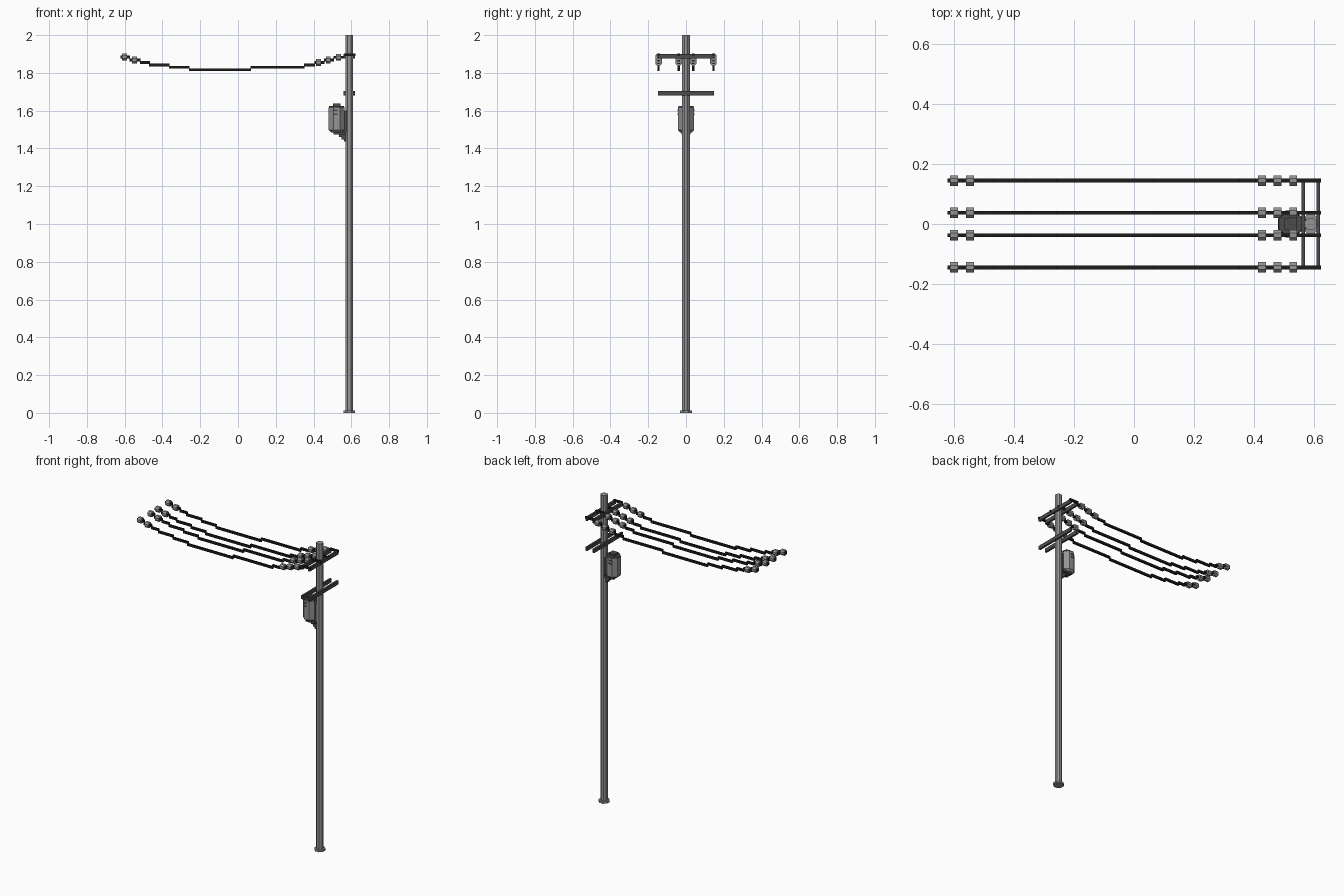
import bpy, math
from mathutils import Matrix

if "Cube" in bpy.data.objects:
    bpy.data.objects.remove(bpy.data.objects["Cube"])


def material(name, v):
    m = bpy.data.materials.new(name)
    m.diffuse_color = (v, v, v, 1)
    m.use_nodes = True
    m.node_tree.nodes["Principled BSDF"].inputs["Base Color"].default_value = m.diffuse_color
    return m


GREY = material("light grey", 0.30)
DARK = material("dark grey", 0.07)
BLACK = material("wire black", 0.012)


def mesh_object(name, verts, faces, mat):
    me = bpy.data.meshes.new(name)
    me.from_pydata(verts, [], faces)
    me.materials.append(mat)
    ob = bpy.data.objects.new(name, me)
    bpy.context.collection.objects.link(ob)
    return ob


def box_data(x0, x1, y0, y1, z0, z1, base=0):
    v = [(x, y, z) for x in (x0, x1) for y in (y0, y1) for z in (z0, z1)]
    f = [(0, 1, 3, 2), (4, 6, 7, 5), (0, 4, 5, 1), (2, 3, 7, 6), (0, 2, 6, 4), (1, 5, 7, 3)]
    return v, [tuple(i + base for i in q) for q in f]


def boxes(name, specs, mat):
    verts, faces = [], []
    for s in specs:
        v, f = box_data(*s, base=len(verts))
        verts += v
        faces += f
    return mesh_object(name, verts, faces, mat)


def octagon_stack(name, rings, mat, transform):
    """Eight-sided solid through (radius across flats, height) rings."""
    verts = []
    for r, z in rings:
        for k in range(8):
            a = math.pi / 8 + k * math.pi / 4
            R = r / math.cos(math.pi / 8)
            verts.append((R * math.cos(a), R * math.sin(a), z))
    faces = [tuple(range(7, -1, -1)), tuple(range(len(verts) - 8, len(verts)))]
    for i in range(len(rings) - 1):
        for k in range(8):
            a, b = i * 8 + k, i * 8 + (k + 1) % 8
            faces.append((a, b, b + 8, a + 8))
    ob = mesh_object(name, verts, faces, mat)
    ob.data.transform(transform)
    return ob


PX = 0.589  # pole centre

# Pole and foot
octagon_stack("pole", [(0.02, 0), (0.02, 2)], GREY, Matrix.Translation((PX, 0, 0)))
octagon_stack("pole_foot", [(0.031, 0), (0.031, 0.013)], GREY, Matrix.Translation((PX, 0, 0)))

# Paired crossarms clamped on both sides of the pole
for label, z in (("upper", 1.875), ("lower", 1.68)):
    boxes(label + "_crossarms",
          [(PX + s * 0.025 - 0.006, PX + s * 0.025 + 0.006, -0.147, 0.147, z, z + 0.025)
           for s in (-1, 1)], DARK)

# Stepped sagging wires: breakpoints along x with a height for each run
xs = [-0.622, -0.575, -0.52, -0.47, -0.365, -0.26, 0.065, 0.35, 0.405, 0.455, 0.505, 0.56, 0.62]
zs = [1.884, 1.868, 1.855, 1.842, 1.829, 1.816, 1.829, 1.842, 1.855, 1.868, 1.882, 1.896]
insulators = [(-0.6, 1.884), (-0.547, 1.868), (0.427, 1.855), (0.478, 1.868), (0.531, 1.882)]
w = 0.006
for i, y in enumerate((-0.145, -0.038, 0.038, 0.145)):
    boxes(f"wire_{i}", [(xs[k], xs[k + 1] + 0.003, y - w, y + w, z - 0.007, z + 0.007)
                        for k, z in enumerate(zs)], BLACK)
    for j, (x, z) in enumerate(insulators):
        octagon_stack(f"insulator_{i}_{j}", [(0.0175, -0.013), (0.0175, 0.013)], GREY,
                      Matrix.Translation((x, y, z)) @ Matrix.Rotation(math.pi / 2, 4, 'Y'))

# Transformer tank with dark lid, cap and side vents
TX = 0.522
at = Matrix.Translation((TX, 0, 0))
octagon_stack("transformer_tank", [(0.03, 1.485), (0.042, 1.497), (0.042, 1.615)], GREY, at)
octagon_stack("transformer_lid", [(0.042, 1.615), (0.039, 1.625)], DARK, at)
boxes("transformer_cap", [(TX - 0.02, TX + 0.02, -0.02, 0.02, 1.622, 1.638)], DARK)
boxes("transformer_vents", [(TX - 0.017, TX + 0.005, s * 0.0425 - 0.002, s * 0.0425 + 0.002, z, z + 0.008)
                            for s in (-1, 1) for z in (1.578, 1.598)], DARK)

# Stepped bracket joining tank and pole
boxes("transformer_bracket", [
    (0.505, 0.572, -0.025, 0.025, 1.474, 1.488),
    (0.535, 0.572, -0.012, 0.012, 1.461, 1.475),
    (0.548, 0.572, -0.012, 0.012, 1.448, 1.462),
    (0.56, 0.58, -0.012, 0.012, 1.436, 1.449),
    (0.555, 0.575, -0.015, 0.015, 1.488, 1.60)], DARK)
